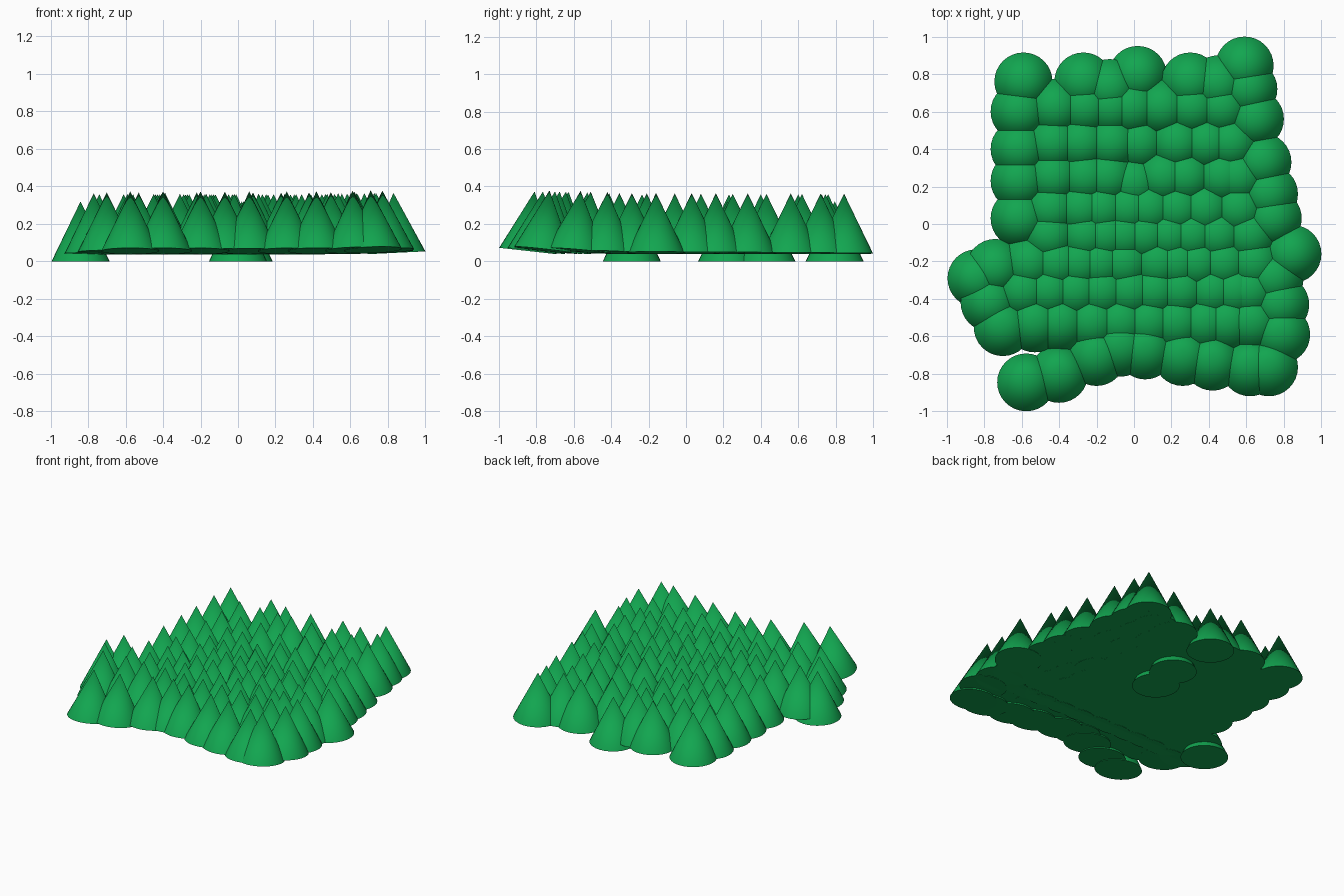
import bpy
import math

if "Cube" in bpy.data.objects:
    bpy.data.objects.remove(bpy.data.objects["Cube"])

RADIUS, HEIGHT, SIDES = 0.155, 0.32, 32

green = bpy.data.materials.new("tree_green")
green.diffuse_color = (0.006, 0.38, 0.08, 1)
green.use_nodes = True
green.node_tree.nodes["Principled BSDF"].inputs["Base Color"].default_value = green.diffuse_color

# One shared tree cone mesh, base at its origin
bpy.ops.mesh.primitive_cone_add(vertices=SIDES, radius1=RADIUS, depth=HEIGHT,
                                location=(0, 0, HEIGHT / 2))
first = bpy.context.object
bpy.ops.object.transform_apply(location=True, rotation=False, scale=False)
bpy.ops.object.shade_smooth_by_angle(angle=math.radians(40))
first.data.materials.append(green)
cone = first.data
bpy.data.objects.remove(first)


def ramp(v, start, end):
    t = min(1, max(0, (v - start) / (end - start)))
    return t * t * (3 - 2 * t)


def add_tree(name, x, y, z=None):
    # Ground rises gently to the front and right, so trees there lean inward
    front, right = ramp(-y, 0.25, 0.75), ramp(x, 0.3, 0.9)
    level = z is not None
    if z is None:
        z = 0.038 + 0.017 * front + 0.008 * right * (1 - front) + 0.008 * right * front
    tree = bpy.data.objects.new(name, cone)
    tree.location = (x, y, z)
    if not level:
        tree.rotation_euler = (-0.11 * front, -0.05 * right, 0)
    bpy.context.collection.objects.link(tree)


# Trees around the outline of the grove
back_edge = [(-.59, .76), (-.27, .76), (-.13, .725), (.30, .76), (.45, .745), (.59, .845)]
left_edge = [(-.61, .60), (-.61, .40), (-.61, .23), (-.61, .03), (-.74, -.235),
             (-.77, -.42), (-.70, -.55)]
front_edge = [(-.575, -.845), (-.40, -.80), (-.20, -.71), (-.07, -.66), (.06, -.675),
              (.26, -.71), (.42, -.735), (.62, -.765), (.72, -.765)]
right_edge = [(.785, -.59), (.78, -.43), (.75, -.29), (.845, -.16), (.74, .03),
              (.72, .16), (.685, .33), (.645, .56), (.61, .72)]
for side, points in (("back", back_edge), ("left", left_edge),
                     ("front", front_edge), ("right", right_edge)):
    for x, y in points:
        add_tree(side + "_tree", x, y)

# Trees standing on the lowest ground
for x, y in ((-.84, -.29), (.02, .795), (.03, .43), (0, .22)):
    add_tree("low_tree", x, y, 0)

# Rows of trees inside the grove
rows = {
    .62: (-.42, -.26, -.12, -.01, .15, .31, .47),
    .43: (-.43, -.28, -.12, .23, .39, .52),
    .25: (-.43, -.26, -.14, .16, .28, .47, .56),
    .08: (-.44, -.28, -.17, -.03, .08, .23, .38, .56),
    -.06: (-.45, -.26, -.15, -.05, .06, .19, .31, .45, .62),
    -.21: (-.56, -.41, -.29, -.18, -.05, .13, .23, .34, .48, .64),
    -.36: (-.59, -.45, -.31, -.17, -.02, .11, .25, .42, .54, .62),
    -.53: (-.53, -.39, -.22, -.07, .08, .23, .38, .50, .63),
}
for y, xs in rows.items():
    for x in xs:
        add_tree("inner_tree", x, y)
